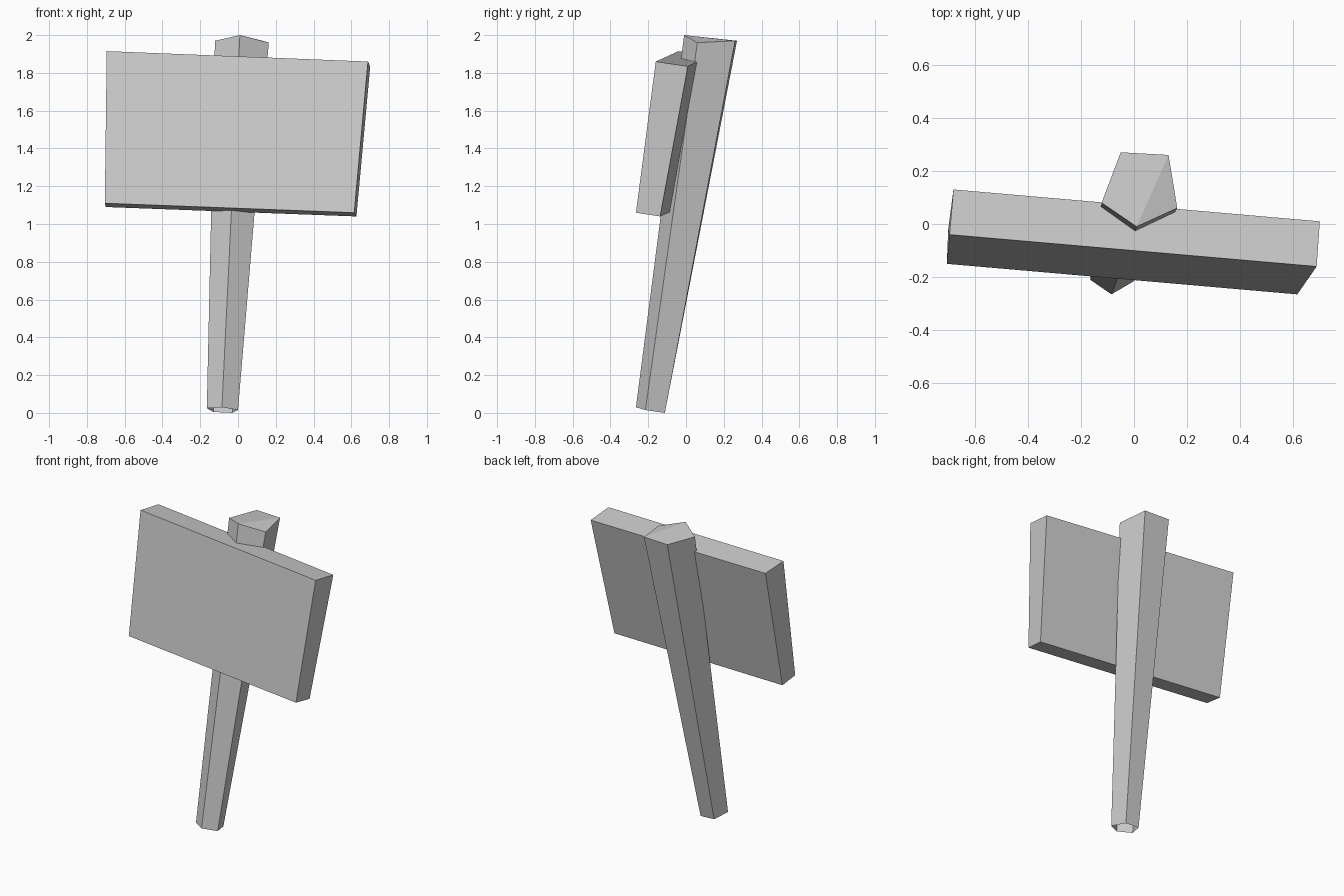
import bpy, bmesh

if "Cube" in bpy.data.objects:
    bpy.data.objects.remove(bpy.data.objects["Cube"])


def loft(name, lower, upper, cap_bottom=True, top_faces=None):
    """Join two rings (counter-clockwise from above) with flat sides and caps."""
    bm = bmesh.new()
    lo = [bm.verts.new(p) for p in lower]
    up = [bm.verts.new(p) for p in upper]
    n = len(lo)
    for i in range(n):
        j = (i + 1) % n
        bm.faces.new((lo[i], lo[j], up[j], up[i]))
    for f in top_faces or [range(n)]:
        bm.faces.new([up[i] for i in f])
    if cap_bottom:
        bm.faces.new(lo[::-1])
    mesh = bpy.data.meshes.new(name)
    bm.to_mesh(mesh)
    bm.free()
    obj = bpy.data.objects.new(name, mesh)
    bpy.context.collection.objects.link(obj)
    return obj


# Leaning five-sided post, wider at the top, open underneath
loft("post",
     [(-0.085, -0.265, 0.03), (0.0, -0.215, 0.015), (-0.03, -0.112, 0.0),
      (-0.13, -0.112, 0.005), (-0.165, -0.21, 0.025)],
     [(0.01, -0.01, 2.0), (0.163, 0.06, 1.96), (0.13, 0.26, 1.97),
      (-0.05, 0.27, 1.97), (-0.122, 0.08, 1.97)],
     cap_bottom=False, top_faces=[(0, 1, 2), (0, 2, 3, 4)])

# Skewed sign board, slightly narrower and thinner at the bottom
loft("sign_board",
     [(-0.705, -0.15, 1.11), (0.615, -0.265, 1.06),
      (0.627, -0.137, 1.04), (-0.7, -0.022, 1.09)],
     [(-0.695, -0.04, 1.915), (0.688, -0.16, 1.86),
      (0.7, 0.01, 1.835), (-0.68, 0.13, 1.893)])
